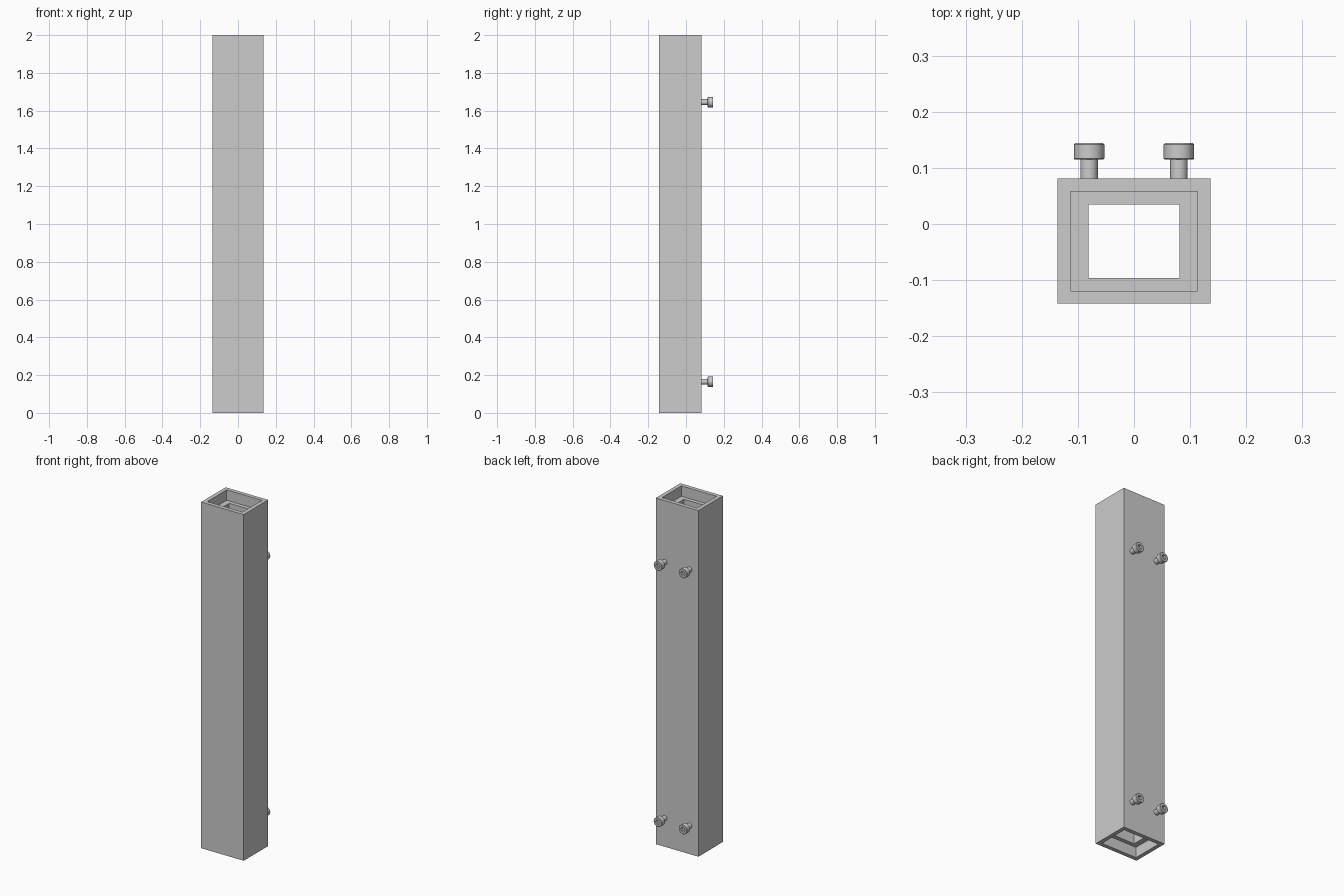
import bpy, bmesh, math

cube = bpy.data.objects.get("Cube")
if cube:
    bpy.data.objects.remove(cube, do_unlink=True)

# Single grey metal
metal = bpy.data.materials.new("grey_metal")
metal.use_nodes = True
GREY = (0.604, 0.604, 0.604, 1)
metal.diffuse_color = GREY
metal.node_tree.nodes["Principled BSDF"].inputs["Base Color"].default_value = GREY


def finish(name, bm):
    bmesh.ops.recalc_face_normals(bm, faces=bm.faces)
    mesh = bpy.data.meshes.new(name)
    bm.to_mesh(mesh)
    bm.free()
    mesh.materials.append(metal)
    obj = bpy.data.objects.new(name, mesh)
    bpy.context.collection.objects.link(obj)
    return obj


def skin(bm, rings, closed=False):
    """Join successive rings of vertices with quads."""
    pairs = list(zip(rings, rings[1:]))
    if closed:
        pairs.append((rings[-1], rings[0]))
    for a, b in pairs:
        n = len(a)
        for i in range(n):
            j = (i + 1) % n
            bm.faces.new((a[i], a[j], b[j], b[i]))


def box_tube(name, half_x, half_y, wall_x, wall_y, centre_y, z0, z1):
    bm = bmesh.new()
    rings = []
    for inset, z in ((0, z0), (0, z1), (1, z1), (1, z0)):
        hx, hy = half_x - inset * wall_x, half_y - inset * wall_y
        corners = ((-1, -1), (1, -1), (1, 1), (-1, 1))
        rings.append([bm.verts.new((sx * hx, centre_y + sy * hy, z))
                      for sx, sy in corners])
    skin(bm, rings, closed=True)
    return finish(name, bm)


def hex_radius(apothem, angle):
    sector = math.pi / 3
    return apothem / math.cos(angle % sector - sector / 2)


def socket_bolt(name, x, z, sides=24):
    # Profile along y: shank, rounded cap head, then the hexagonal socket
    profile = [(0.0155, 0.04, False), (0.0155, 0.115, False),
               (0.0255, 0.115, False), (0.027, 0.1165, False),
               (0.027, 0.142, False), (0.025, 0.144, False),
               (0.0125, 0.144, True), (0.0125, 0.128, True)]
    bm = bmesh.new()
    rings = []
    for r, y, is_hex in profile:
        ring = []
        for i in range(sides):
            a = math.tau * i / sides
            rad = hex_radius(r, a) if is_hex else r
            ring.append(bm.verts.new((x + rad * math.cos(a), y,
                                      z + rad * math.sin(a))))
        rings.append(ring)
    skin(bm, rings)
    bm.faces.new(rings[0])
    bm.faces.new(rings[-1])
    obj = finish(name, bm)
    bpy.ops.object.select_all(action="DESELECT")
    obj.select_set(True)
    bpy.context.view_layer.objects.active = obj
    bpy.ops.object.shade_smooth_by_angle(angle=math.radians(30))
    return obj


# Outer tube, and a shorter sleeve recessed at both ends
CENTRE_Y = -0.0305
RECESS = 0.06
box_tube("outer_tube", 0.136, 0.1115, 0.023, 0.023, CENTRE_Y, 0, 2)
box_tube("inner_sleeve", 0.113, 0.0885, 0.032, 0.023, CENTRE_Y,
         RECESS, 2 - RECESS)

# Two pairs of bolts through the back wall
for level, z in (("lower", 0.165), ("upper", 1.645)):
    for side, x in (("left", 0.08), ("right", -0.08)):
        socket_bolt(f"{level}_{side}_bolt", x, z)
